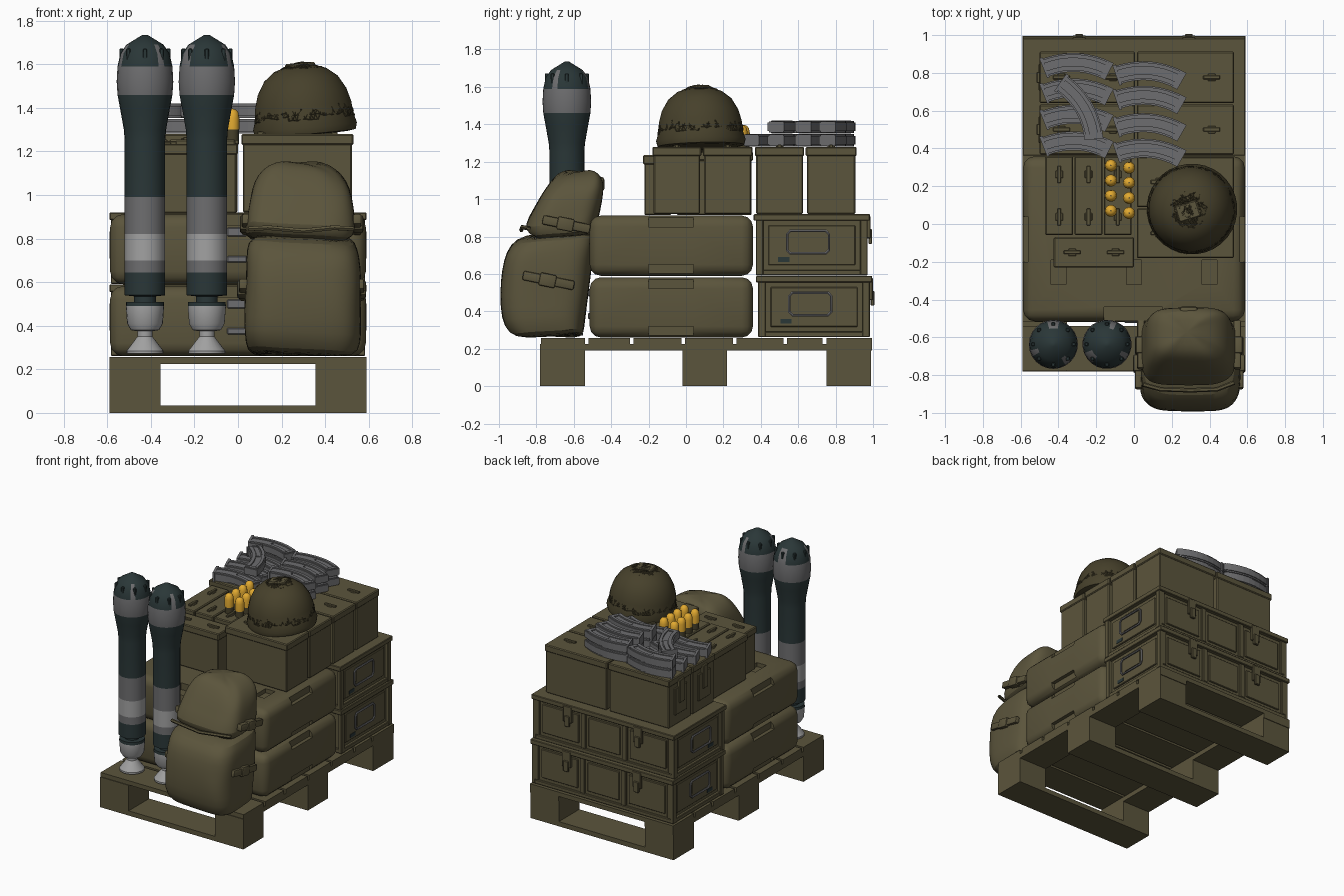
import bpy, bmesh, math, random
from mathutils import Vector, Matrix

if "Cube" in bpy.data.objects:
    bpy.data.objects.remove(bpy.data.objects["Cube"])
random.seed(4)

def mat(name, r, g, b):
    m = bpy.data.materials.new(name)
    m.diffuse_color = (r, g, b, 1)
    m.use_nodes = True
    m.node_tree.nodes["Principled BSDF"].inputs["Base Color"].default_value = m.diffuse_color
    return m
OLIVE = mat("olive", .105, .090, .045)
NET = mat("dark olive", .062, .052, .024)
GREY = mat("mid grey", .155, .155, .16)
LIGHT = mat("light grey", .36, .36, .36)
TEAL = mat("dark teal", .023, .038, .039)
YELLOW = mat("yellow", .76, .40, .03)

def finish(name, bm, mats, smooth=True, loc=(0, 0, 0), rot=(0, 0, 0)):
    bmesh.ops.recalc_face_normals(bm, faces=bm.faces)
    me = bpy.data.meshes.new(name)
    bm.to_mesh(me); bm.free()
    o = bpy.data.objects.new(name, me)
    bpy.context.collection.objects.link(o)
    for m in mats: me.materials.append(m)
    o.location, o.rotation_euler = loc, rot
    if smooth:
        bpy.ops.object.select_all(action='DESELECT')
        o.select_set(True); bpy.context.view_layer.objects.active = o
        bpy.ops.object.shade_smooth_by_angle(angle=math.radians(35))
    return o

def boxes(name, items, m, bevel=0.0, seg=1, **kw):
    """One object from boxes given as (x0,x1,y0,y1,z0,z1)."""
    bm = bmesh.new()
    for x0, x1, y0, y1, z0, z1 in items:
        bmesh.ops.create_cube(bm, size=1, matrix=Matrix.Translation(((x0+x1)/2, (y0+y1)/2, (z0+z1)/2))
                              @ Matrix.Diagonal((x1-x0, y1-y0, z1-z0, 1)))
    if bevel:
        bmesh.ops.bevel(bm, geom=bm.edges[:], offset=bevel, segments=seg, profile=.5, affect='EDGES')
    return finish(name, bm, [m], smooth=bevel > 0, **kw)

def skin(bm, rings, cap=True):
    """Join closed rings of points; returns the faces row by row."""
    vs = [[bm.verts.new(p) for p in r] for r in rings]
    n, rows = len(vs[0]), []
    for a, b in zip(vs, vs[1:]):
        rows.append([bm.faces.new((a[i], a[(i+1) % n], b[(i+1) % n], b[i])) for i in range(n)])
    if cap:
        bm.faces.new(vs[0]); bm.faces.new(vs[-1])
    return rows

def lathe(name, prof, mats, rule, n=24, **kw):
    bm = bmesh.new()
    rings = [[(r*math.cos(2*math.pi*i/n), r*math.sin(2*math.pi*i/n), z) for i in range(n)] for r, z in prof]
    for row in skin(bm, rings):
        for i, f in enumerate(row):
            f.material_index = rule(f.calc_center_median().z, i)
    return finish(name, bm, mats, **kw)

def tube(name, pts, r, m, cyclic=True):
    cu = bpy.data.curves.new(name, 'CURVE')
    cu.dimensions = '3D'; cu.bevel_depth = r; cu.bevel_resolution = 1
    sp = cu.splines.new('POLY'); sp.points.add(len(pts)-1); sp.use_cyclic_u = cyclic
    for p, c in zip(sp.points, pts): p.co = (*c, 1)
    tmp = bpy.data.objects.new("tmp", cu)
    bpy.context.collection.objects.link(tmp)
    me = bpy.data.meshes.new_from_object(tmp.evaluated_get(bpy.context.evaluated_depsgraph_get()))
    bpy.data.objects.remove(tmp)
    bm = bmesh.new(); bm.from_mesh(me)
    return finish(name, bm, [m])

# Pallet
rows = [(-.78, -.54), (-.02, .22), (.75, .99)]
boxes("pallet_bottom_boards", [(-.59, .59, a, b, 0, .035) for a, b in rows], OLIVE)
sides = [(-.59, -.355), (.355, .59)]
boxes("pallet_blocks", [(x0, x1, a, b, .035, .19) for a, b in rows for x0, x1 in sides], OLIVE)
boxes("pallet_stringers", [(x0, x1, -.78, .995, .19, .225) for x0, x1 in sides], OLIVE)
cuts = [-.785, -.53, -.29, -.015, .26, .53, .74, 1.005]
boxes("pallet_deck", [(-.59, .59, a+.01, b-.01, .225, .257) for a, b in zip(cuts, cuts[1:])], OLIVE)

# Two latched crates
for k, (z, dy) in enumerate([(.262, .012), (.592, 0)]):
    y0, y1, t = .37+dy, .975+dy, z+.328
    n = f"crate_{k+1}"
    boxes(n+"_body", [(-.56, .56, y0+.02, y1-.02, z, t-.005)], OLIVE)
    fr = [(-.59, .59, y0-.008, y1+.008, t-.035, t), (-.58, .58, y0+.005, y1-.005, z, z+.03)]
    fr += [(s*.57-.014, s*.57+.014, y, y+.04, z, t-.03) for s in (-1, 1) for y in (y0+.004, y1-.044)]
    fr += [(x-.02, x+.02, y1-.03, y1-.004, z+.03, t-.03) for x in (-.55, -.17, .17, .55)]
    boxes(n+"_frame", fr, OLIVE, .004)
    pn = [(s*.562-.008, s*.562+.008, y0+.07, y1-.07, z+.055, t-.06) for s in (-1, 1)]
    pn += [(a, b, y1-.03, y1-.01, z+.055, t-.06) for a, b in ((-.51, -.21), (-.13, .13), (.21, .51))]
    boxes(n+"_panels", pn, OLIVE, .004)
    lt = []
    for x in (-.29, .29):
        lt += [(x-.035, x+.035, y1-.01, y1+.012, t-.13, t-.01), (x-.02, x+.02, y1, y1+.02, t-.16, t-.08)]
    boxes(n+"_latches", lt, OLIVE, .004)
    yc, zc = (y0+y1)/2-.02, z+.178
    for s, side in ((-1, "left"), (1, "right")):
        pts = [(s*.582, yc+a*.112, zc+b*.06) for a, b in
               ((-1, -.7), (-.85, -1), (.85, -1), (1, -.7), (1, .7), (.85, 1), (-.85, 1), (-1, .7))]
        tube(f"{n}_handle_{side}", pts, .008, GREY)
        boxes(f"{n}_handle_plate_{side}", [(s*.571-.004, s*.571+.004, yc-.08, yc+.08, zc-.04, zc+.05)], OLIVE)
        boxes(f"{n}_chip_{side}", [(s*.570-.003, s*.570+.003, yc-.16, yc-.1, zc-.105, zc-.08)], TEAL)

# Two rounded cases with recessed edges
for k, z in enumerate((.26, .59)):
    t = z+.322
    c = boxes(f"rounded_case_{k+1}", [(-.587, .587, -.515, .358, z, t)], OLIVE, .06, 3)
    cut = [(-.16, .15, -.56, -.44, t-.05, t+.1)]
    cut += [(x-.04, x+.04, -.32, -.19, t-.03, t+.1) for x in (-.4, 0, .4)]
    cut += [(s*.6-.04, s*.6+.04, -.2, .04, a, b) for s in (-1, 1) for a, b in ((t-.06, t+.1), (z-.1, z+.06))]
    h = boxes("case_cutter", cut, OLIVE)
    h.hide_render = True
    md = c.modifiers.new("recess", 'BOOLEAN'); md.object = h; md.solver = 'EXACT'
    bpy.context.view_layer.update()
    new = bpy.data.meshes.new_from_object(c.evaluated_get(bpy.context.evaluated_depsgraph_get()))
    c.modifiers.clear(); c.data = new
    bpy.data.objects.remove(h)
    boxes(f"case_latch_{k+1}", [(-.05, .04, -.525, -.505, z+.1, z+.13), (-.05, .04, -.525, -.5, z+.22, z+.26)], GREY, .004)

# Ammunition cans: large ones lie along x, small ones along y
def can(name, x0, x1, y0, y1, z0, z1):
    e = .007
    boxes(name, [(x0+e, x1-e, y0+e, y1-e, z0, z1-.04), (x0, x1, y0, y1, z1-.05, z1)], OLIVE, .006)
    along_x = x1-x0 > y1-y0
    L, xc, yc, hs = max(x1-x0, y1-y0), (x0+x1)/2, (y0+y1)/2, []
    for q in (-.27, .27):
        cx, cy = (xc+q*L, yc) if along_x else (xc, yc+q*L)
        hx, hy = (.045, .01) if along_x else (.01, .045)
        hs += [(cx-hx, cx+hx, cy-hy, cy+hy, z1-.004, z1+.012), (cx-.02, cx+.02, cy-.02, cy+.02, z1-.004, z1+.006)]
    boxes(name+"_lid_fittings", hs, OLIVE, .003)
for i, (a, b) in enumerate([(.64, .912), (.368, .632), (.09, .355), (-.18, .082)]):
    can(f"large_can_right_{i+1}", .015, .53, a, b, .92, 1.28)
    if i < 2:
        can(f"large_can_left_{i+1}", -.5, .005, a, b, .92, 1.28)
        yc = (a+b)/2
        boxes(f"can_latch_{i+1}", [(-.506, -.49, yc-.07, yc+.07, 1.0, 1.2), (-.515, -.49, yc-.03, yc+.03, 1.08, 1.25)], OLIVE, .004)
for i, x in enumerate((-.47, -.315, -.16)):
    can(f"small_can_{i+1}", x, x+.148, -.058, .358, .915, 1.255)
can("small_can_front", -.425, 0, -.23, -.07, .915, 1.235)

# Curved magazines
def magazine(name, x, y, z, ang):
    bm = bmesh.new()
    for x0, x1, off, w, t in ((-.17, .17, 0, .1, .046), (-.165, .15, -.03, .024, .066),
                              (-.165, .15, .033, .02, .066), (-.165, -.02, 0, .03, .058),
                              (-.18, -.165, 0, .112, .068), (.14, .165, 0, .09, .06)):
        rings = []
        for i in range(9):
            u = x0+(x1-x0)*i/8
            p, nrm = Vector((u, .03-1.3*u*u)), Vector((2.6*u, 1)).normalized()
            a, b = p+nrm*(off-w/2), p+nrm*(off+w/2)
            rings.append([(a.x, a.y, -t/2), (b.x, b.y, -t/2), (b.x, b.y, t/2), (a.x, a.y, t/2)])
        skin(bm, rings)
    finish(name, bm, [GREY], smooth=False, loc=(x, y, z), rot=(0, 0, ang))
spots = [(-.3, y, 0, -.06) for y in (.825, .69, .55, .41)] + [(-.3, .825, 1, -.06)]
spots += [(.085, y, l, -.1) for y in (.78, .65, .505, .37) for l in (0, 1) if y > .4 or l == 0]
spots.append((-.29, .6, 1, -1.05))
for i, (x, y, l, a) in enumerate(spots):
    magazine(f"magazine_{i+1}", x, y, 1.315+.071*l, a)

# Yellow-tipped cartridges
cart = [(.03, 1.25), (.03, 1.30), (.032, 1.30), (.032, 1.355), (.027, 1.38), (.016, 1.392), (.004, 1.396)]
for i in range(8):
    lathe(f"cartridge_{i+1}", cart, [NET, YELLOW], lambda z, j: int(z > 1.299), n=14,
          loc=(-.122+.096*(i % 2), .07+.08*(i//2)-.012*(i % 2), 0))

# Tall finned rounds: colour bands by height
prof = [(.085, .272), (.085, .285), (.035, .35), (.035, .375), (.065, .38), (.082, .41), (.088, .49), (.086, .51),
        (.05, .51), (.05, .535), (.093, .54), (.093, .645), (.093, .70), (.093, .82), (.093, .99), (.093, 1.25),
        (.097, 1.30), (.113, 1.39), (.126, 1.46), (.13, 1.52), (.126, 1.59), (.113, 1.65), (.085, 1.69), (.012, 1.735)]
def bands(z, i):
    if z < .5: return 2
    if z < .64: return 0
    if z < .70: return 1
    if z < .82: return 2
    if z < .99: return 1
    if 1.46 < z < 1.59: return 1
    if z > 1.6: return 1 if i in (5, 6, 13, 20) and z < 1.68 else 0
    return 0
for i, x in enumerate((-.427, -.143)):
    lathe(f"tall_round_{i+1}", prof, [TEAL, GREY, LIGHT], bands, loc=(x, -.637, 0), rot=(0, 0, 2.2*i))
    ribs = [(.108*math.cos(a), .108*math.sin(a)) for a in [math.pi*j/4 for j in range(8)]]
    boxes(f"round_nose_ribs_{i+1}", [(u-.01, u+.01, v-.01, v+.01, 1.61, 1.672) for u, v in ribs], TEAL, .004,
          loc=(x, -.637, 0))

# Helmet: cover, brim, net and patch
hl, hr = (.31, .08, 1.285), (0, math.radians(-5), .3)
dome = [(.20, -.005), (.232, 0), (.24, .03), (.228, .07), (.222, .13), (.205, .19), (.17, .25), (.12, .29), (.06, .31), (.005, .315)]
lathe("helmet_shell", dome, [NET], lambda z, i: 0, n=32, loc=hl, rot=hr)
bm = bmesh.new()
bmesh.ops.create_icosphere(bm, subdivisions=5, radius=1)
bmesh.ops.delete(bm, geom=[v for v in bm.verts if v.co.z < .2], context='VERTS')
for v in bm.verts:
    j = Vector([random.uniform(-.02, .02) for _ in range(3)])
    v.co = Vector((v.co.x*.233, v.co.y*.233, v.co.z*.322)) + j*.2
bmesh.ops.wireframe(bm, faces=bm.faces[:], thickness=.006, offset=0, use_replace=True, use_boundary=True, use_even_offset=False)
finish("helmet_net", bm, [NET], smooth=False, loc=hl, rot=hr)
boxes("helmet_patch", [(-.06, .06, -.05, .04, .305, .322)], OLIVE, .006, loc=hl, rot=hr)

# Backpack: two soft pouches lofted from rounded sections (z, y0, y1, x0, x1)
def pouch(name, secs, n=36):
    bm, rings = bmesh.new(), []
    for z, y0, y1, x0, x1 in secs:
        ring = []
        for i in range(n):
            a = 2*math.pi*i/n
            c, s = math.cos(a), math.sin(a)
            wob = 1+.012*math.sin(3*a+z*23)+.008*math.sin(7*a-z*31)
            ring.append(((x0+x1)/2+(x1-x0)/2*math.copysign(abs(c)**.5, c)*wob,
                         (y0+y1)/2+(y1-y0)/2*math.copysign(abs(s)**.5, s)*wob, z+.012*math.sin(2*a)))
        rings.append(ring)
    skin(bm, rings)
    o = finish(name, bm, [OLIVE])
    o.modifiers.new("soften", 'SUBSURF').levels = 1
    o.modifiers[-1].render_levels = 1
pouch("backpack_lower", [(.265, -.88, -.56, .08, .52), (.285, -.95, -.545, .04, .555), (.36, -.99, -.54, .025, .565),
      (.5, -.995, -.52, .03, .565), (.62, -.985, -.505, .035, .565), (.72, -.965, -.495, .04, .56),
      (.785, -.91, -.49, .045, .54), (.81, -.82, -.5, .08, .5)])
pouch("backpack_upper", [(.79, -.78, -.5, .07, .5), (.815, -.84, -.485, .035, .535), (.86, -.865, -.475, .03, .54),
      (.94, -.82, -.46, .05, .53), (1.03, -.77, -.44, .065, .52), (1.09, -.725, -.44, .09, .48),
      (1.13, -.69, -.46, .13, .43), (1.15, -.64, -.5, .2, .36)])
for i, (y, z, l) in enumerate([(-.735, .565, .28), (-.64, .865, .26)]):
    for s in (-1, 1):
        boxes(f"backpack_strap_{i+1}_{'left' if s < 0 else 'right'}",
              [(-.02, .02, -l/2, l/2, -.025, .025), (-.028, .028, -.05, .04, -.035, .035)], OLIVE, .01, 2,
              loc=(.292+s*(.268-.013*i), y, z), rot=(-.2, 0, 0))
tube("backpack_flap_seam", [(.05, -.85, .845), (.14, -.875, .85), (.3, -.88, .835), (.44, -.875, .85), (.53, -.84, .845)], .012, OLIVE, False)
boxes("backpack_carry_loop", [(.24, .34, -.5, -.435, 1.04, 1.12)], OLIVE, .02, 2)
